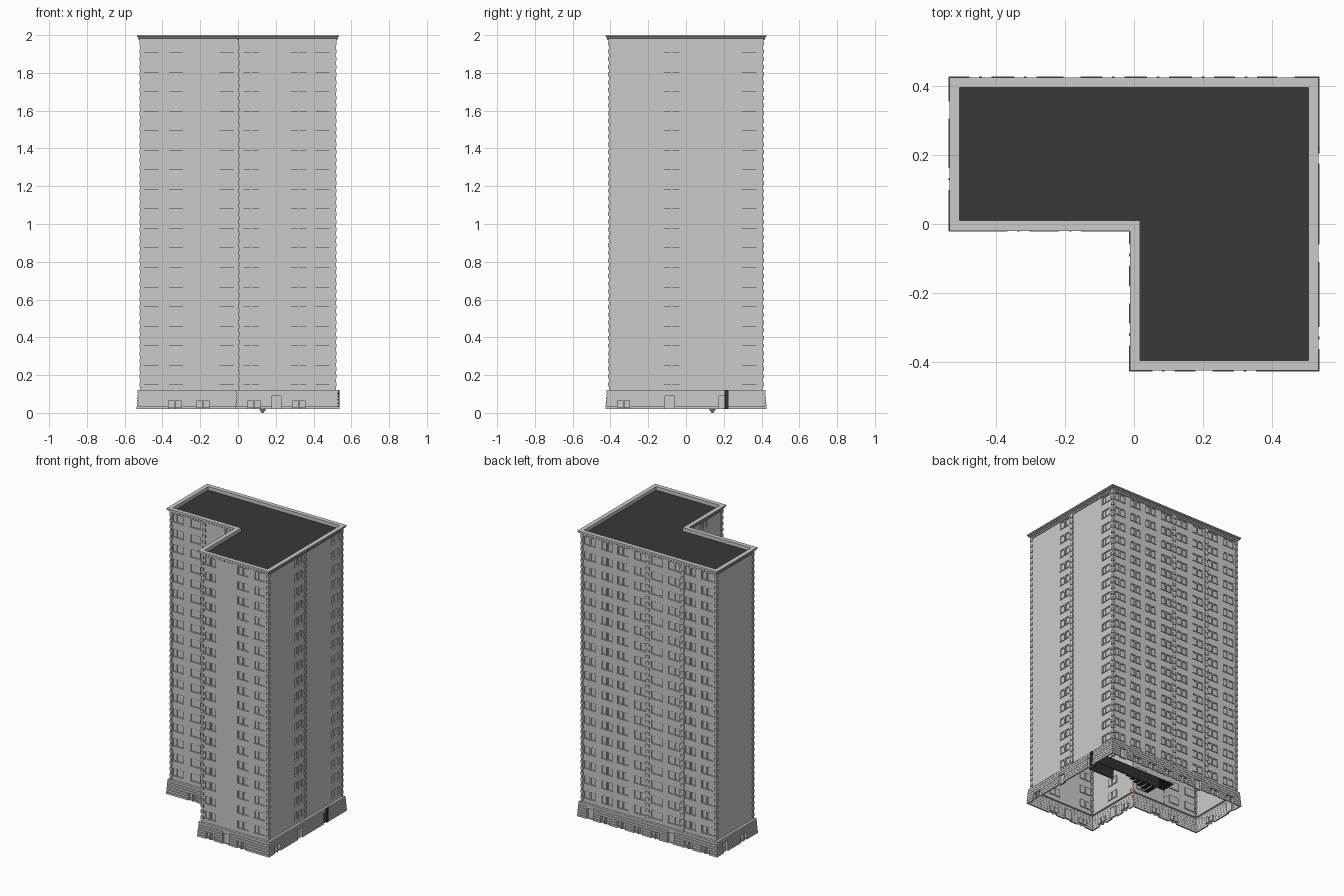
import bpy, bmesh, math

if "Cube" in bpy.data.objects:
    bpy.data.objects.remove(bpy.data.objects["Cube"])

X0, X1, Y0, Y1, NX, NY = -.515, .515, -.405, .405, .008, .0
BASE, EAVE = .12, 1.965
FLOORS, PITCH = 18, .1035


def finish(name, bm, color=None, recalc=True):
    bmesh.ops.remove_doubles(bm, verts=bm.verts, dist=1e-5)
    if recalc:
        bmesh.ops.recalc_face_normals(bm, faces=bm.faces)
    me = bpy.data.meshes.new(name)
    bm.to_mesh(me)
    bm.free()
    ob = bpy.data.objects.new(name, me)
    bpy.context.collection.objects.link(ob)
    if color:
        m = bpy.data.materials.new(name + "_mat")
        m.diffuse_color = (*color, 1)
        m.use_nodes = True
        m.node_tree.nodes["Principled BSDF"].inputs["Base Color"].default_value = m.diffuse_color
        me.materials.append(m)
    return ob


def quad(bm, pts):
    bm.faces.new([bm.verts.new(p) for p in pts])


def box(bm, a, b):
    lo = [min(p, q) for p, q in zip(a, b)]
    hi = [max(p, q) for p, q in zip(a, b)]
    v = [bm.verts.new((x, y, z)) for x in (lo[0], hi[0]) for y in (lo[1], hi[1]) for z in (lo[2], hi[2])]
    for f in ((0, 1, 3, 2), (4, 6, 7, 5), (0, 4, 5, 1), (2, 3, 7, 6), (0, 2, 6, 4), (1, 5, 7, 3)):
        bm.faces.new([v[i] for i in f])


def outline(d):
    """L-shaped footprint pushed outward by d."""
    return [(X0 - d, NY - d), (NX - d, NY - d), (NX - d, Y0 - d), (X1 + d, Y0 - d), (X1 + d, Y1 + d), (X0 - d, Y1 + d)]


class Side:
    """One facade: axis it runs along, wall position, outward sign."""
    def __init__(s, axis, pos, sign, lo, hi, singles, doubles, low, doors, piers=()):
        s.axis, s.pos, s.sign, s.lo, s.hi = axis, pos, sign, lo, hi
        s.cols = [(c - .038, c + .038) for c in singles]
        for c in doubles:
            s.cols += [(c - .041, c - .004), (c + .004, c + .041)]
        s.low = [(c + k - .014, c + k + .014, .03, .066) for c in low for k in (-.018, .018)]
        s.low += [(c - .025, c + .025, .02, .09) for c in doors]
        s.piers = piers

    def at(s, c, out, z):
        o = s.pos + s.sign * out
        return (c, o, z) if s.axis == 'x' else (o, c, z)

    def box(s, bm, c0, c1, o0, o1, z0, z1):
        box(bm, s.at(c0, o0, z0), s.at(c1, o1, z1))


backs = [.455, .325, .2, .07, -.06, -.19, -.315, -.445]
sides = [
    Side('x', NY, -1, X0, NX, [-.46, -.328, -.06], [], [-.335, -.185], [], [-.26]),
    Side('y', NX, -1, Y0, NY, [], [-.2], [-.32, -.09], [-.205]),
    Side('x', Y0, -1, NX, X1, [.447], [.07, .322], [.085, .322], [.203]),
    Side('y', X1, 1, Y0, Y1, [.335], [-.075], [-.33], [-.085, .2], [.0]),
    Side('x', Y1, 1, X0, X1, [], backs, [.325, .2, .07, -.06, -.315, -.445], [.44, -.18], [-.26, .008]),
    Side('y', X0, -1, NY, Y1, [], [], [.13], [.33]),
]


def wall(bm, s, lo, hi, z0, z1, out, holes, deep):
    """Wall plane with recessed openings, built on a grid."""
    cs = sorted({lo, hi} | {h[i] for h in holes for i in (0, 1)})
    zs = sorted({z0, z1} | {h[i] for h in holes for i in (2, 3)})
    for c0, c1 in zip(cs, cs[1:]):
        for a, b in zip(zs, zs[1:]):
            c, z = (c0 + c1) / 2, (a + b) / 2
            if not any(h[0] < c < h[1] and h[2] < z < h[3] for h in holes):
                quad(bm, [s.at(c0, out, a), s.at(c1, out, a), s.at(c1, out, b), s.at(c0, out, b)])
    for c0, c1, a, b in holes:
        ring = [(c0, a), (c1, a), (c1, b), (c0, b)]
        quad(bm, [s.at(c, out - deep, z) for c, z in ring])
        for (p, q), (r, t) in zip(ring, ring[1:] + ring[:1]):
            quad(bm, [s.at(p, out, q), s.at(r, out, t), s.at(r, out - deep, t), s.at(p, out - deep, q)])


# upper walls, window frames and sills
walls, frames = bmesh.new(), bmesh.new()
for s in sides:
    holes = []
    for k in range(FLOORS):
        z = .15 + k * PITCH
        for a, b in s.cols:
            holes.append((a, b, z, z + .052))
            s.box(frames, a - .003, b + .003, 0, .004, z - .004, z)
            for c in (a + .002, b - .002) + ((a + .027,) if b - a > .05 else ()):
                s.box(frames, c - .002, c + .002, -.007, -.004, z, z + .052)
            s.box(frames, a, b, -.007, -.004, z + .048, z + .052)
    wall(walls, s, s.lo, s.hi, BASE, EAVE, 0, holes, .007)
finish("tower_walls", walls)
finish("window_frames", frames)

# base storey: recessed wall plus stacked stone courses that stop at openings
base, courses = bmesh.new(), bmesh.new()
for i, s in enumerate(sides):
    d = .013
    pts = outline(d)
    p, q = pts[i], pts[(i + 1) % 6]
    ax = 0 if s.axis == 'x' else 1
    lo, hi = sorted((p[ax], q[ax]))
    wall(base, s, lo, hi, .02, BASE, d, s.low, .012)
    for k in range(6):
        z0 = .02 + k * .0168
        z1, out = z0 + .014, .022 - .0012 * k
        p, q = outline(out)[i], outline(out)[(i + 1) % 6]
        a, end = sorted((p[ax], q[ax]))
        for h in sorted(h for h in s.low if h[2] < z1 and h[3] > z0):
            s.box(courses, a, h[0], .012, out, z0, z1)
            a = h[1]
        s.box(courses, a, end, .012, out, z0, z1)
finish("base_wall", base)
finish("base_courses", courses)


def sweep(name, profile, closed=False):
    """Run a (offset, height) profile round the footprint."""
    bm = bmesh.new()
    rings = [[(x, y, z) for x, y in outline(d)] for d, z in profile]
    for r, t in zip(rings, rings[1:]):
        for i in range(6):
            j = (i + 1) % 6
            quad(bm, [r[i], r[j], t[j], t[i]])
    return finish(name, bm, recalc=False)


sweep("base_ledge", [(.016, BASE - .001), (.016, BASE + .001), (0, BASE + .001)])
sweep("cornice", [(0, EAVE), (.006, EAVE), (.006, 1.982), (.015, 1.984), (.015, 1.99),
                  (.02, 1.992), (.02, 2.0), (-.01, 2.0), (-.01, 1.975)])

# dentils under the cornice
dentils = bmesh.new()
for s in sides:
    n = round((s.hi - s.lo) / .02)
    for k in range(n):
        c = s.lo + (k + .5) * (s.hi - s.lo) / n
        s.box(dentils, c - .006, c + .006, .005, .012, 1.973, 1.983)
finish("dentils", dentils)

# flat dark roof
roof = bmesh.new()
quad(roof, [(x, y, 1.976) for x, y in outline(-.01)])
finish("roof", roof, (.04, .04, .04), recalc=False).data.update()

# alternating quoin blocks at outer corners and on mid-wall piers
quoins = bmesh.new()
N = 90
step = (EAVE - BASE) / N
corners = [(X0, NY, 1, 1), (NX, Y0, 1, 1), (X1, Y0, -1, 1), (X1, Y1, -1, -1), (X0, Y1, 1, -1)]
for k in range(N):
    z0 = BASE + k * step
    z1 = z0 + step
    w, o = (.013, .007) if k % 2 else (.008, .003)
    for x, y, sx, sy in corners:
        box(quoins, (x - sx * o, y - sy * o, z0), (x + sx * w, y + sy * w, z1))
    for s in sides:
        for c in s.piers:
            s.box(quoins, c - w, c + w, -.001, o, z0, z1)
bm_q = quoins
me = bpy.data.meshes.new("quoins")
bmesh.ops.recalc_face_normals(bm_q, faces=bm_q.faces)
bm_q.to_mesh(me)
bm_q.free()
bpy.context.collection.objects.link(bpy.data.objects.new("quoins", me))

# dark entrance door and lobby corridor inside the open base
lobby = bmesh.new()
box(lobby, (.50, .205, .02), (.538, .225, .12))
box(lobby, (-.12, .15, .105), (.5, .25, .11))
box(lobby, (.3, .15, .03), (.5, .155, .105))
box(lobby, (.0, .25, .03), (.5, .255, .105))
for k in range(6):
    box(lobby, (.02 + k * .03, .16, .03 + k * .012), (.05 + k * .03, .24, .036 + k * .012))
finish("entrance_lobby", lobby, (.03, .03, .03))

# orange lamp hanging below the lobby
lamp = bmesh.new()
bmesh.ops.create_cone(lamp, cap_ends=True, segments=12, radius1=.004, radius2=.018, depth=.02)
bmesh.ops.translate(lamp, verts=lamp.verts, vec=(.13, .14, .01))
finish("lamp", lamp, (.8, .35, .08))
